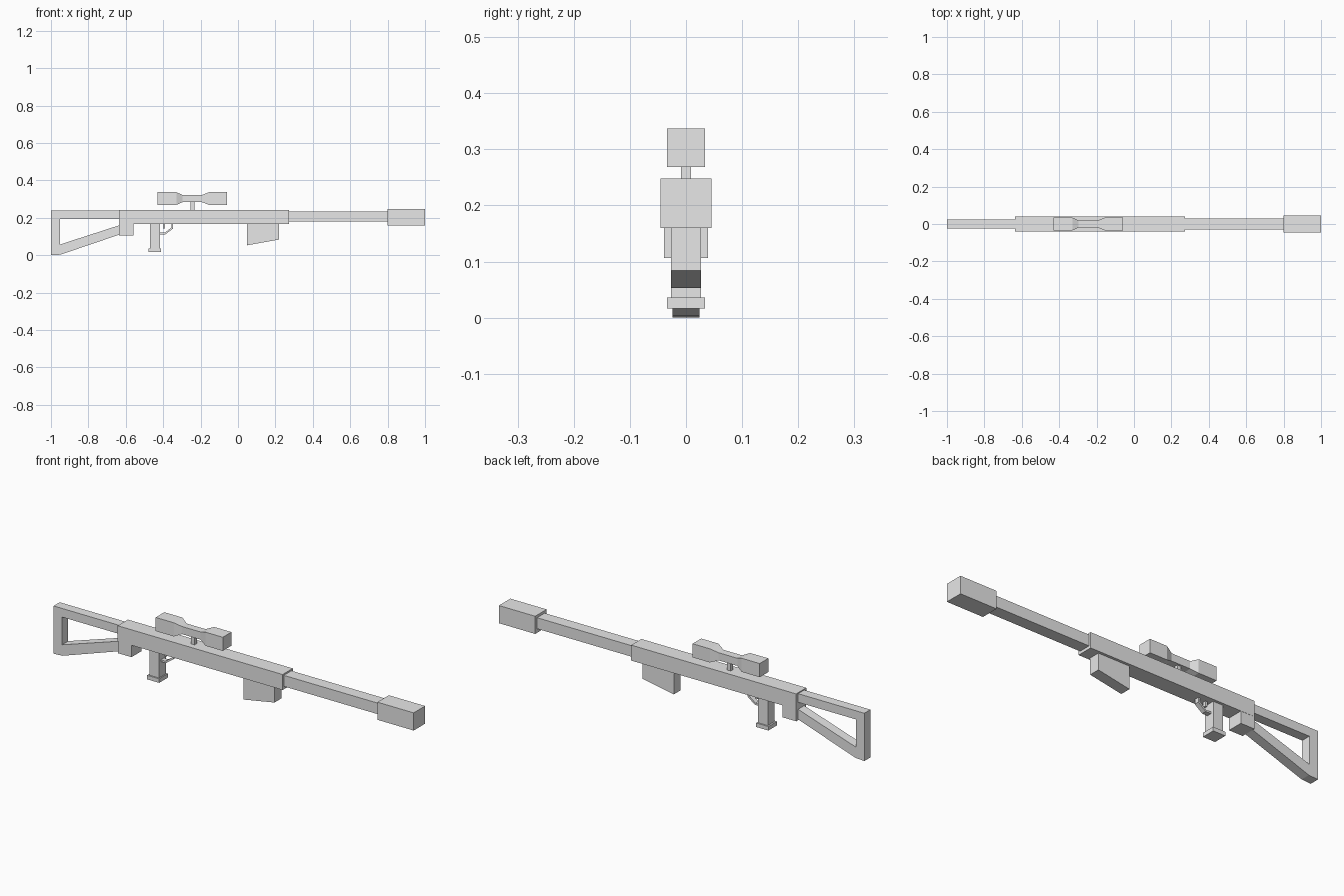
import bpy
import bmesh

cube = bpy.data.objects.get("Cube")
if cube:
    bpy.data.objects.remove(cube, do_unlink=True)

grey = bpy.data.materials.new("light_grey")
grey.use_nodes = True
grey.diffuse_color = (0.8, 0.8, 0.8, 1)
grey.node_tree.nodes["Principled BSDF"].inputs["Base Color"].default_value = (0.8, 0.8, 0.8, 1)


def finish(name, bm):
    bmesh.ops.recalc_face_normals(bm, faces=bm.faces)
    mesh = bpy.data.meshes.new(name)
    bm.to_mesh(mesh)
    bm.free()
    mesh.materials.append(grey)
    obj = bpy.data.objects.new(name, mesh)
    bpy.context.collection.objects.link(obj)
    return obj


def plate(name, profile, half):
    """Side profile (x, z) extruded to a width of two halves along y."""
    bm = bmesh.new()
    face = bm.faces.new([bm.verts.new((x, -half, z)) for x, z in profile])
    out = bmesh.ops.extrude_face_region(bm, geom=[face])
    verts = [g for g in out["geom"] if isinstance(g, bmesh.types.BMVert)]
    bmesh.ops.translate(bm, verts=verts, vec=(0, 2 * half, 0))
    return finish(name, bm)


def box(name, x0, x1, z0, z1, half):
    return plate(name, [(x0, z0), (x1, z0), (x1, z1), (x0, z1)], half)


def square_loft(name, sections, z):
    """Square sections (x, half size) joined along x at height z."""
    bm = bmesh.new()
    rings = [[bm.verts.new((x, sy * h, z + sz * h))
              for sy, sz in ((-1, -1), (1, -1), (1, 1), (-1, 1))]
             for x, h in sections]
    for a, b in zip(rings, rings[1:]):
        for i in range(4):
            j = (i + 1) % 4
            bm.faces.new((a[i], a[j], b[j], b[i]))
    bm.faces.new(rings[0])
    bm.faces.new(rings[-1])
    return finish(name, bm)


# Main body, barrel and muzzle
box("receiver", -0.635, 0.274, 0.166, 0.243, 0.04)
box("receiver_rear_block", -0.635, -0.56, 0.106, 0.166, 0.039)
box("barrel", 0.274, 0.8, 0.18, 0.235, 0.03)
box("muzzle", 0.8, 1.0, 0.16, 0.248, 0.045)

# Open frame stock
plate("stock", [(-0.635, 0.238), (-1, 0.238), (-1, 0), (-0.95, 0.003),
                (-0.635, 0.11), (-0.635, 0.16), (-0.953, 0.057),
                (-0.953, 0.195), (-0.635, 0.195)], 0.024)

# Grip, trigger and guard
box("grip", -0.47, -0.417, 0.036, 0.166, 0.027)
box("grip_base", -0.478, -0.411, 0.016, 0.036, 0.034)
plate("trigger", [(-0.402, 0.166), (-0.39, 0.166), (-0.39, 0.142), (-0.4, 0.142)], 0.008)
plate("trigger_guard", [(-0.417, 0.112), (-0.388, 0.112), (-0.347, 0.143),
                        (-0.347, 0.166), (-0.356, 0.166), (-0.356, 0.148),
                        (-0.391, 0.121), (-0.417, 0.121)], 0.012)

# Magazine with slanted underside
plate("magazine", [(0.048, 0.166), (0.048, 0.053), (0.22, 0.084), (0.22, 0.166)], 0.027)

# Scope on its post
square_loft("scope", [(-0.43, 0.034), (-0.33, 0.034), (-0.296, 0.019),
                      (-0.193, 0.019), (-0.155, 0.034), (-0.06, 0.034)], 0.303)
box("scope_mount", -0.253, -0.233, 0.243, 0.284, 0.009)
